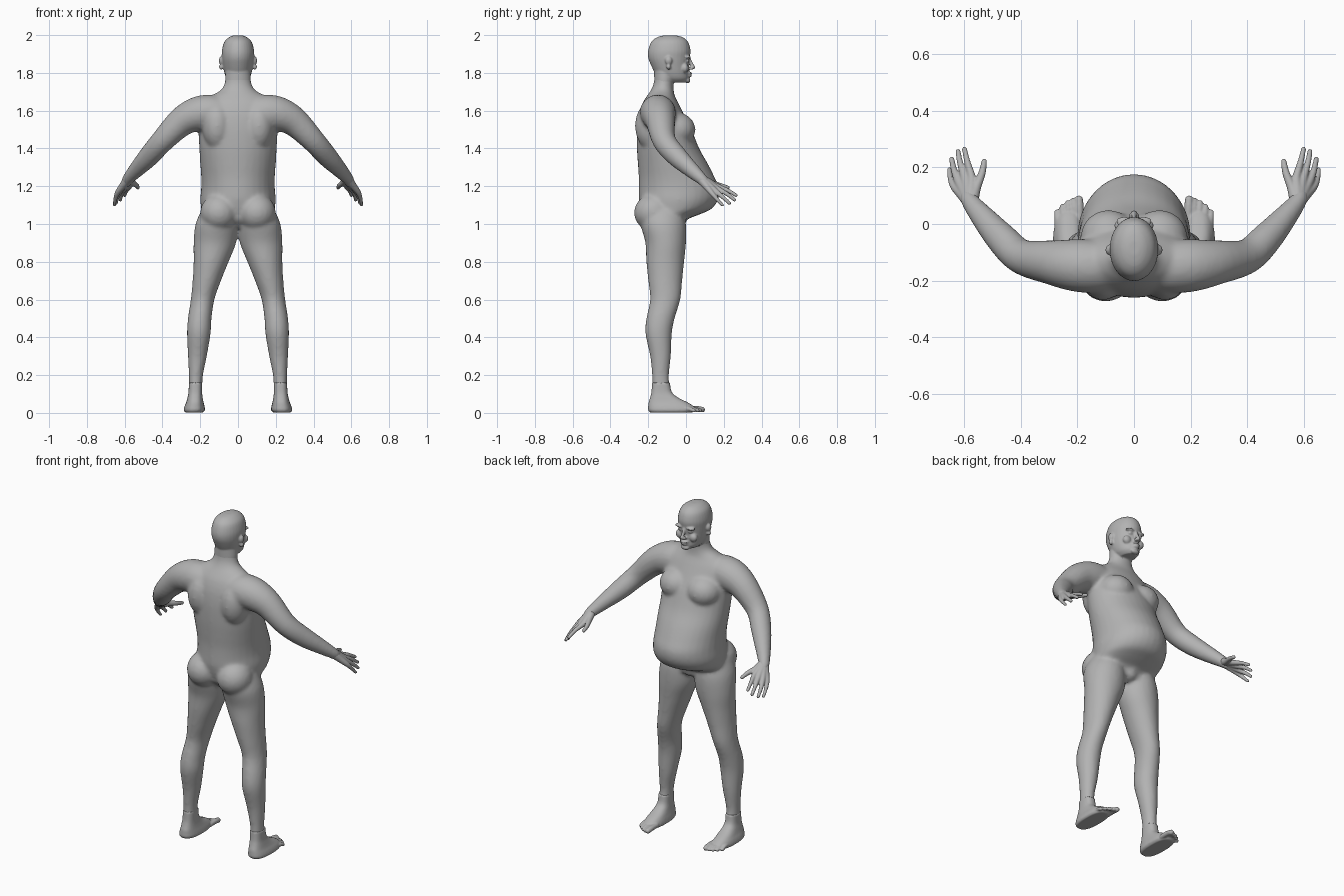
import bpy, bmesh
from math import cos, sin, tau, copysign
from mathutils import Vector, Matrix

cube = bpy.data.objects.get("Cube")
if cube:
    bpy.data.objects.remove(cube)

skin = bpy.data.materials.new("plain grey")
skin.use_nodes = True
GREY = (0.45, 0.45, 0.45, 1)
skin.diffuse_color = GREY
skin.node_tree.nodes["Principled BSDF"].inputs["Base Color"].default_value = GREY


def spline(rows, steps=4):
    """Smoothly interpolate rows of numbers."""
    rows = [Vector(r) for r in rows]
    out = []
    for i in range(len(rows) - 1):
        a, b, c, d = rows[max(i - 1, 0)], rows[i], rows[i + 1], rows[min(i + 2, len(rows) - 1)]
        for k in range(steps):
            t = k / steps
            out.append(b + (c - a) * t / 2 + (a * 2 - b * 5 + c * 4 - d) * t * t / 2
                       + (b * 3 - a - c * 3 + d) * t ** 3 / 2)
    return out + [rows[-1]]


def bridge(bm, rings):
    """Skin closed rings into a capped solid."""
    rings = [[bm.verts.new(p) for p in ring] for ring in rings]
    n = len(rings[0])
    faces = [bm.faces.new((a[i], a[(i + 1) % n], b[(i + 1) % n], b[i]))
             for a, b in zip(rings, rings[1:]) for i in range(n)]
    faces += [bm.faces.new(rings[0]), bm.faces.new(rings[-1])]
    bmesh.ops.recalc_face_normals(bm, faces=faces)


def stack(bm, rows, power=1.0, n=32):
    """Level oval sections: height, x from, x to, y from, y to in hundredths."""
    rings = []
    for z, x0, x1, y0, y1 in (r / 100 for r in spline([tuple(r) for r in rows])):
        ring = []
        for i in range(n):
            c, s = cos(tau * i / n), sin(tau * i / n)
            c, s = copysign(abs(c) ** power, c), copysign(abs(s) ** power, s)
            ring.append(((x0 + x1 + (x1 - x0) * c) / 2, (y0 + y1 + (y1 - y0) * s) / 2, z))
        rings.append(ring)
    bridge(bm, rings)


def ball(bm, centre, size):
    """Ellipsoid, in hundredths."""
    m = Matrix.Translation(Vector(centre) / 100) @ Matrix.Diagonal((*(Vector(size) / 100), 1))
    bmesh.ops.create_uvsphere(bm, u_segments=24, v_segments=16, radius=1, matrix=m)


def tube(bm, rows, n=20):
    """Round limb: x, y, z, radius in hundredths, with a rounded tip."""
    pts = [r / 100 for r in spline([tuple(r) for r in rows])]
    rings = []
    for i, p in enumerate(pts):
        d = pts[min(i + 1, len(pts) - 1)].xyz - pts[max(i - 1, 0)].xyz
        q = d.to_track_quat('Z', 'Y')
        rings.append([p.xyz + q @ Vector((cos(tau * k / n), sin(tau * k / n), 0)) * p.w
                      for k in range(n)])
    bridge(bm, rings)
    ball(bm, pts[-1].xyz * 100, [pts[-1].w * 100] * 3)


def mirror(bm):
    """Add a copy of everything on the other side."""
    new = bmesh.ops.duplicate(bm, geom=bm.verts[:] + bm.edges[:] + bm.faces[:])["geom"]
    bmesh.ops.scale(bm, vec=(-1, 1, 1), verts=[g for g in new if isinstance(g, bmesh.types.BMVert)])
    bmesh.ops.reverse_faces(bm, faces=[g for g in new if isinstance(g, bmesh.types.BMFace)])


def finish(bm, name, voxel, smooth):
    """Fuse the solids into one soft skin."""
    mesh = bpy.data.meshes.new(name)
    bm.to_mesh(mesh)
    bm.free()
    mesh.materials.append(skin)
    mesh.shade_smooth()
    ob = bpy.data.objects.new(name, mesh)
    bpy.context.collection.objects.link(ob)
    fuse = ob.modifiers.new("fuse", 'REMESH')
    fuse.mode = 'VOXEL'
    fuse.voxel_size = voxel
    fuse.use_smooth_shade = True
    soft = ob.modifiers.new("soften", 'SMOOTH')
    soft.factor = 0.5
    soft.iterations = smooth


# Body: legs, arms, buttocks and chest pads, mirrored
bm = bmesh.new()
stack(bm, [(108, 2, 19, -23, -2), (100, 0, 22.5, -24, 0), (90, 1, 23.5, -21.5, 0),
           (80, 5, 23.5, -21, -1), (70, 9, 24, -20, -2), (60, 12.5, 25, -19, -3),
           (50, 14, 26.5, -21, -6), (42, 14.5, 27, -21.5, -7.5), (30, 16.5, 26.5, -19, -8),
           (20, 18.5, 26, -18, -9), (12, 19, 26, -18, -8.5), (5, 19, 26, -18, -8)])
tube(bm, [(8, -15, 158, 9), (15, -15, 159, 9.5), (22, -14.5, 158, 9.2), (30, -13.5, 154, 7.8),
          (40, -11.5, 144, 6.2), (47, -5, 136, 5.6), (54, 3, 128.5, 4.2),
          (58, 8, 124, 3.2), (59, 10, 122, 2.8)])
ball(bm, (10, -17, 106), (10, 10.5, 10))
ball(bm, (9, -5, 150), (10, 10, 9))
ball(bm, (11, -18, 152), (8, 9, 13))
mirror(bm)

# Torso with a heavy belly, and the neck
stack(bm, [(98, -11, 11, -18, -1), (102, -18, 18, -22, 0), (105, -19, 19, -23, 7),
           (108, -19.5, 19.5, -24, 13.5), (113, -20, 20, -25, 17), (119, -19.5, 19.5, -25, 17.5),
           (125, -19.5, 19.5, -25, 15), (132, -20, 20, -25.5, 11.5), (140, -20.5, 20.5, -26, 7),
           (150, -21, 21, -26, 3), (158, -21, 21, -25, -1), (164, -19, 19, -23, -4),
           (168, -14, 14, -20.5, -6), (171, -9, 9, -18.5, -6.5), (175, -7, 7, -17, -6.5),
           (182, -6.5, 6.5, -16.5, -5)])
ball(bm, (0, -5, 101), (5, 5, 5))
finish(bm, "body", 0.01, 8)

# Head: skull, jaw and paired features
bm = bmesh.new()
ball(bm, (3.6, 0.9, 188.3), (2.8, 1.7, 0.9))
ball(bm, (3.3, 0.6, 186.3), (1.5, 1.3, 0.8))
ball(bm, (4.5, -0.6, 182.5), (2.5, 2, 2.5))
for z, size in ((186.5, 2.3), (183.2, 1.5)):
    ball(bm, (8.8, -9.2, z), (1.3, size * 0.8, size))
ball(bm, (1, 2.8, 182.4), (1, 1.2, 0.8))
mirror(bm)
stack(bm, [(199.9, -2, 2, -11, -6), (199, -4.5, 4.5, -15, -2), (196.5, -7.2, 7.2, -18.3, 1),
           (192, -8.5, 8.5, -20, 2.4), (188, -8.5, 8.5, -20, 2), (184, -8, 8, -18.5, 1.6),
           (180, -7.2, 7.2, -16.5, 1.6), (177, -6, 6, -14.5, 1.5), (175, -4, 4, -12, 0)])
tube(bm, [(0, 1.6, 187.8, 0.8), (0, 2.8, 185, 0.9), (0, 3.8, 182.9, 1.1)])
ball(bm, (0, 1.6, 179.9), (2.5, 1.7, 0.7))
ball(bm, (0, 1.4, 178.5), (2.2, 1.7, 0.8))
ball(bm, (0, 0.8, 176), (2.6, 1.5, 1.5))
stack(bm, [(168, -6, 6, -17, -7), (175, -6.8, 6.8, -16.8, -6.5), (184, -6.5, 6.5, -17, -4)])
finish(bm, "head", 0.005, 4)

# Hands: each finger runs from the wrist through its knuckle
bm = bmesh.new()
wrist = (57.8, 7.5, 124.3, 2.6)
fingers = [((57.5, 16.5, 120, 1.5), (59, 22, 117.8, 1.1), (60, 26.5, 115.2, 0.9)),
           ((60, 16.5, 118.8, 1.5), (61.5, 21.5, 116, 1.1), (62.3, 25.7, 112.8, 0.9)),
           ((62.3, 15.5, 117.5, 1.5), (63.8, 19.5, 114.2, 1.1), (64.5, 23, 111, 0.9)),
           ((63.8, 13.5, 116.5, 1.4), (65, 16.5, 113, 1), (65.4, 19.3, 110, 0.8)),
           ((55.8, 13, 121.8, 1.7), (53.8, 18, 120.5, 1.3), (53, 22.2, 119.3, 1))]
for knuckle, joint, tip in fingers:
    middle = [(a + b) / 2 for a, b in zip(wrist, knuckle)]
    tube(bm, [wrist, middle, knuckle, joint, tip])
mirror(bm)
finish(bm, "hands", 0.004, 4)

# Feet: heel, instep and five toes
bm = bmesh.new()
stack(bm, [(0.2, 18.5, 28, -19, 3.5), (1.5, 17.5, 28.7, -20, 5), (3.5, 17.7, 28.3, -20, 4),
           (5.5, 18.2, 27.5, -19.8, 1), (8, 18.7, 26.8, -19, -4), (11, 19, 26.2, -18.3, -7.5),
           (16, 19, 26, -18, -8.5)], power=0.8)
for i in range(5):
    x, y, r = 19.3 + 1.95 * i, 8.6 - 0.28 * i * i, 1.5 if i == 0 else 1.05
    tube(bm, [(x, y - 8, 2.2, r), (x, y - 3, 2.2, r), (x + 0.2, y, r + 0.2, r)])
mirror(bm)
finish(bm, "feet", 0.005, 3)
